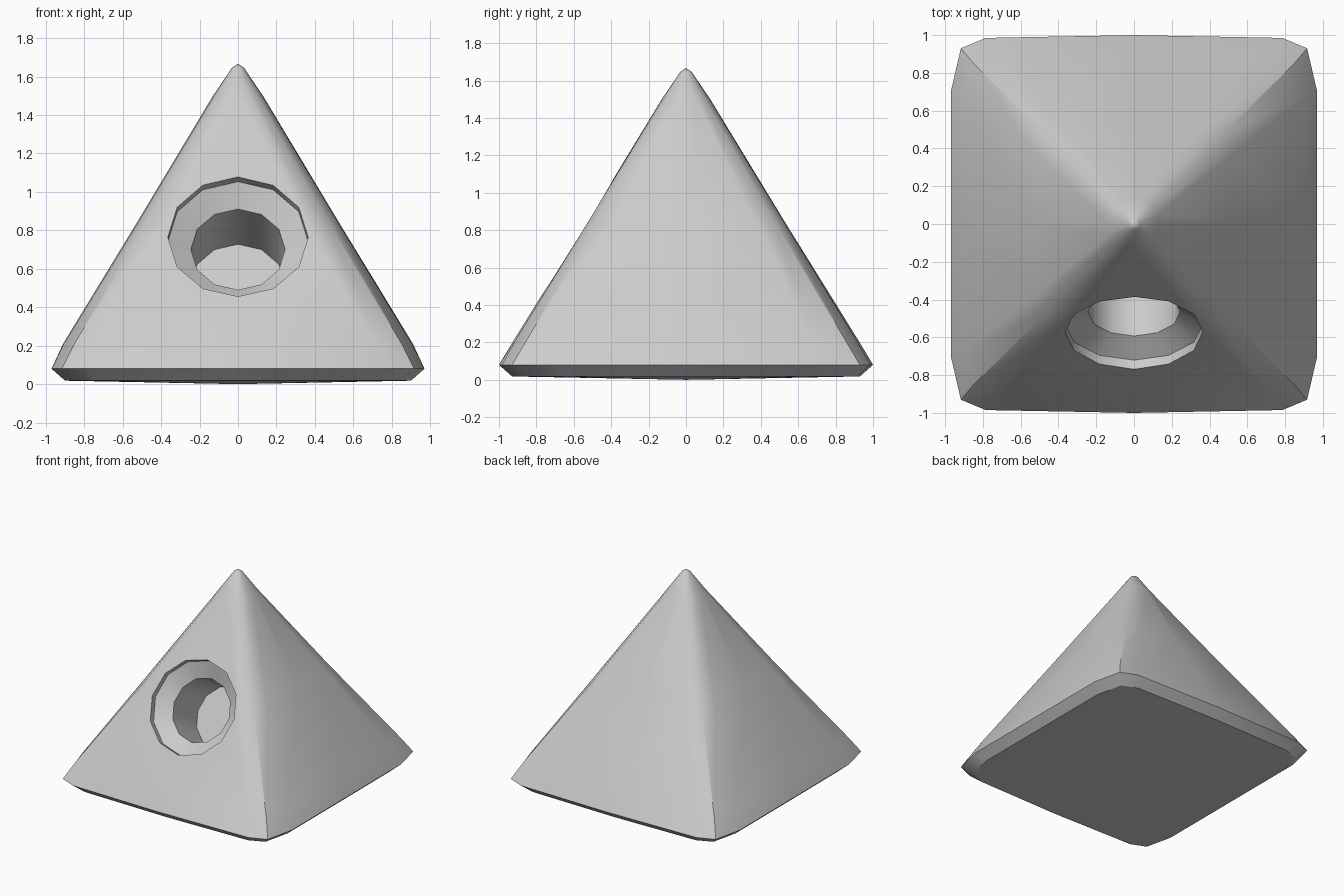
import bpy, bmesh, math
from mathutils import Matrix, Vector

if "Cube" in bpy.data.objects:
    bpy.data.objects.remove(bpy.data.objects["Cube"])


def loft(name, rings, cap_lo=None, cap_hi=None):
    """Skin a stack of equal-length rings; caps are poles or flat faces."""
    bm = bmesh.new()
    vs = [[bm.verts.new(p) for p in r] for r in rings]
    n = len(vs[0])
    for a, b in zip(vs, vs[1:]):
        for i in range(n):
            j = (i + 1) % n
            bm.faces.new((a[i], a[j], b[j], b[i]))
    for ring, pole in ((vs[0], cap_lo), (vs[-1], cap_hi)):
        if pole is None:
            bm.faces.new(ring)
        else:
            p = bm.verts.new(pole)
            for i in range(n):
                bm.faces.new((ring[i], ring[(i + 1) % n], p))
    bmesh.ops.recalc_face_normals(bm, faces=bm.faces)
    me = bpy.data.meshes.new(name)
    bm.to_mesh(me)
    bm.free()
    ob = bpy.data.objects.new(name, me)
    bpy.context.collection.objects.link(ob)
    return ob


def soft_square(hx, hy, z, pts):
    """Square ring with three-point corners and a mid point on each side."""
    quarter = [(1, 0)] + pts
    ring = []
    for sx, sy, flip in ((1, 1, 0), (-1, 1, 1), (-1, -1, 0), (1, -1, 1)):
        q = pts[::-1] if flip else pts
        mid = {(1, 1): (1, 0), (-1, 1): (0, 1), (-1, -1): (-1, 0), (1, -1): (0, -1)}[(sx, sy)]
        ring.append((mid[0] * hx, mid[1] * hy, z))
        ring += [(sx * u * hx, sy * v * hy, z) for u, v in q]
    return ring


# Pyramid body with softened edges
wide = [(1, .70), (.945, .93), (.81, .985)]
mid = [(.995, .73), (.935, .925), (.79, .99)]
tip = [(.96, .4), (.76, .76), (.4, .96)]
body = loft("pyramid_body", [
    soft_square(.90, .93, .018, wide),
    soft_square(.97, 1.0, .08, wide),
    soft_square(.91, .922, .21, mid),
    soft_square(.52, .525, .85, [(.99, .70), (.90, .90), (.72, .99)]),
    soft_square(.13, .13, 1.5, tip),
    soft_square(.03, .03, 1.647, tip),
], cap_lo=(0, 0, 0), cap_hi=(0, 0, 1.667))

# Stepped twelve-sided socket in the front face: (radius, depth)
profile = [(.365, -.15), (.365, .048), (.245, .125), (.245, .48)]
cutter = loft("socket_cutter", [
    [(r * math.cos(a), r * math.sin(a), -d)
     for a in (i * math.tau / 12 for i in range(12))]
    for r, d in profile])
normal = Vector((0, -.857, .515)).normalized()
side = Vector((1, 0, 0))
rot = Matrix((side, normal.cross(side), normal)).transposed().to_4x4()
cutter.data.transform(Matrix.Translation((0, -.574, .765)) @ rot)
cutter.hide_render = True

mod = body.modifiers.new("socket", 'BOOLEAN')
mod.operation = 'DIFFERENCE'
mod.solver = 'EXACT'
mod.object = cutter
bpy.context.view_layer.objects.active = body
body.select_set(True)
bpy.ops.object.modifier_apply(modifier=mod.name)
bpy.data.objects.remove(cutter)
bpy.ops.object.shade_smooth_by_angle(angle=math.radians(35))
